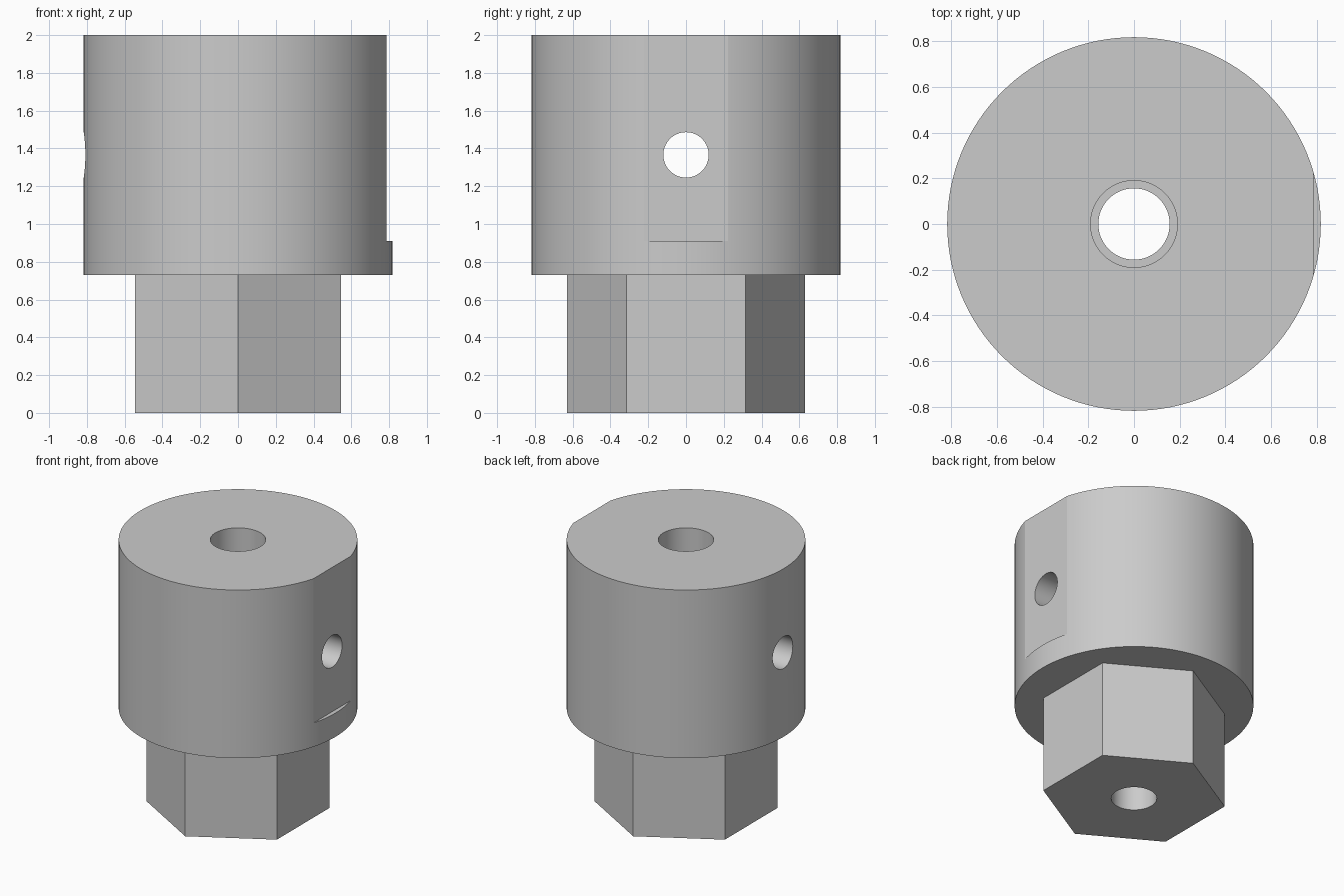
import bpy
import math

cube = bpy.data.objects.get("Cube")
if cube:
    bpy.data.objects.remove(cube, do_unlink=True)

# Single plain grey material
grey = bpy.data.materials.new("plain_grey")
grey.use_nodes = True
colour = (0.6, 0.6, 0.6, 1)
grey.diffuse_color = colour
grey.node_tree.nodes["Principled BSDF"].inputs["Base Color"].default_value = colour


def prism(name, radius, low, high, sides, turn=0.0):
    """Upright prism or cylinder between two heights."""
    bpy.ops.mesh.primitive_cylinder_add(
        vertices=sides, radius=radius, depth=high - low,
        location=(0, 0, (low + high) / 2), rotation=(0, 0, turn))
    obj = bpy.context.object
    obj.name = name
    obj.data.materials.append(grey)
    return obj


def combine(target, tool, operation):
    """Apply a boolean to the target and discard the tool."""
    tool.hide_render = True
    mod = target.modifiers.new(operation.lower(), "BOOLEAN")
    mod.operation = operation
    mod.solver = "EXACT"
    mod.object = tool
    bpy.context.view_layer.objects.active = target
    bpy.ops.object.modifier_apply(modifier=mod.name)
    bpy.data.objects.remove(tool, do_unlink=True)


TOP, SHOULDER = 2.0, 0.73

# Round collar on a hexagonal shank
body = prism("hex_shank_collar", 0.817, SHOULDER, TOP, 128)
combine(body, prism("hex_shank", 0.63, 0, SHOULDER + 0.1, 6), "UNION")

# Stepped central bore
combine(body, prism("narrow_bore", 0.156, -0.1, TOP + 0.1, 64), "DIFFERENCE")
combine(body, prism("wide_bore", 0.19, SHOULDER, TOP + 0.1, 64), "DIFFERENCE")

# Flat cut into the side of the collar
bpy.ops.mesh.primitive_cube_add(size=1, location=(0.786 + 0.25, 0, 0.91 + 0.75))
flat = bpy.context.object
flat.name = "side_flat"
flat.scale = (0.5, 1, 1.5)
flat.data.materials.append(grey)
combine(body, flat, "DIFFERENCE")

# Cross hole through both walls
cross = prism("cross_hole", 0.12, -1, 1, 64)
cross.rotation_euler = (0, math.pi / 2, 0)
cross.location = (0, 0, 1.366)
combine(body, cross, "DIFFERENCE")

# Smooth curved walls, crisp edges
bpy.ops.object.select_all(action="DESELECT")
body.select_set(True)
bpy.context.view_layer.objects.active = body
bpy.ops.object.shade_smooth_by_angle(angle=math.radians(10))
